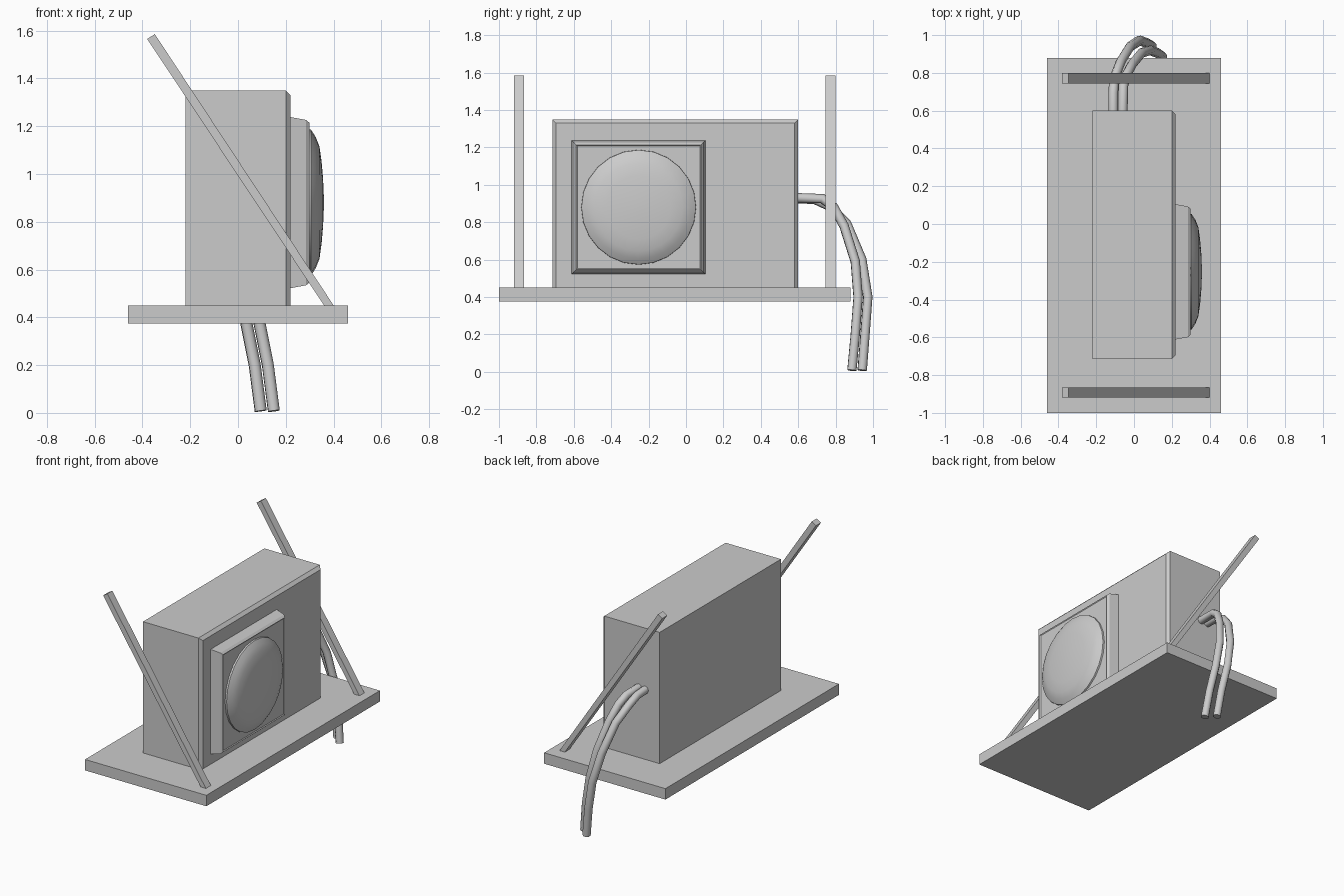
import bpy, bmesh
from math import sin, cos, pi

if "Cube" in bpy.data.objects:
    bpy.data.objects.remove(bpy.data.objects["Cube"])


def make(name, bm, smooth=False):
    bmesh.ops.recalc_face_normals(bm, faces=bm.faces)
    me = bpy.data.meshes.new(name)
    bm.to_mesh(me)
    bm.free()
    ob = bpy.data.objects.new(name, me)
    bpy.context.collection.objects.link(ob)
    if smooth:
        bpy.context.view_layer.objects.active = ob
        ob.select_set(True)
        bpy.ops.object.shade_smooth_by_angle(angle=0.7)
        ob.select_set(False)
    return ob


def loft(name, rings, smooth=False):
    """Skin a list of closed rings and cap both ends."""
    bm = bmesh.new()
    vs = [[bm.verts.new(p) for p in r] for r in rings]
    n = len(rings[0])
    for a, b in zip(vs, vs[1:]):
        for i in range(n):
            j = (i + 1) % n
            bm.faces.new((a[i], a[j], b[j], b[i]))
    bm.faces.new(vs[0])
    bm.faces.new(vs[-1])
    return make(name, bm, smooth)


def rect(x, y0, y1, z0, z1):
    return [(x, y0, z0), (x, y1, z0), (x, y1, z1), (x, y0, z1)]


# base slab
loft("base_platform", [rect(x, -1, 0.88, 0.375, 0.45) for x in (-0.46, 0.46)])

# main box, bevelled round its +x face except at the foot
loft("main_box", [rect(-0.22, -0.715, 0.6, 0.45, 1.35),
                  rect(0.2, -0.715, 0.6, 0.45, 1.35),
                  rect(0.22, -0.695, 0.58, 0.45, 1.33)])

# raised square lens frame with a shallow inner panel
cy, cz = -0.253, 0.88
loft("lens_frame", [rect(x, cy - h, cy + h, cz - h, cz + h) for x, h in
                    ((0.21, 0.358), (0.22, 0.358), (0.285, 0.346),
                     (0.299, 0.334), (0.294, 0.328))])

# domed round lens
SIDES = 24
loft("lens_dome", [[(x, cy + r * cos(2 * pi * i / SIDES), cz + r * sin(2 * pi * i / SIDES))
                    for i in range(SIDES)] for x, r in
                   ((0.285, 0.308), (0.305, 0.306), (0.325, 0.275), (0.341, 0.235),
                    (0.350, 0.17), (0.356, 0.10), (0.359, 0.03))], True)

# slanted side bars
for name, y in (("front_bar", -0.892), ("back_bar", 0.772)):
    prof = [(0.36, 0.45), (0.40, 0.45), (-0.348, 1.585), (-0.38, 1.565)]
    loft(name, [[(x, yy, z) for x, z in prof] for yy in (y - 0.027, y + 0.027)])

# pair of hanging cables
paths = {
    "outer_cable": [(-0.11, 0.59, 0.928), (-0.11, 0.69, 0.922), (-0.105, 0.77, 0.885),
                    (-0.07, 0.86, 0.79), (-0.02, 0.94, 0.60), (0.03, 0.972, 0.40),
                    (0.07, 0.957, 0.20), (0.095, 0.942, 0.008)],
    "inner_cable": [(-0.06, 0.59, 0.93), (-0.057, 0.73, 0.926), (-0.04, 0.79, 0.88),
                    (-0.01, 0.845, 0.78), (0.04, 0.905, 0.59), (0.085, 0.92, 0.40),
                    (0.125, 0.905, 0.20), (0.15, 0.887, 0.008)],
}
for name, pts in paths.items():
    cu = bpy.data.curves.new(name, "CURVE")
    cu.dimensions = "3D"
    cu.bevel_depth = 0.026
    cu.bevel_resolution = 2
    cu.use_fill_caps = True
    sp = cu.splines.new("POLY")
    sp.points.add(len(pts) - 1)
    for p, co in zip(sp.points, pts):
        p.co = (*co, 1)
    sp.use_smooth = True
    bpy.context.collection.objects.link(bpy.data.objects.new(name, cu))
